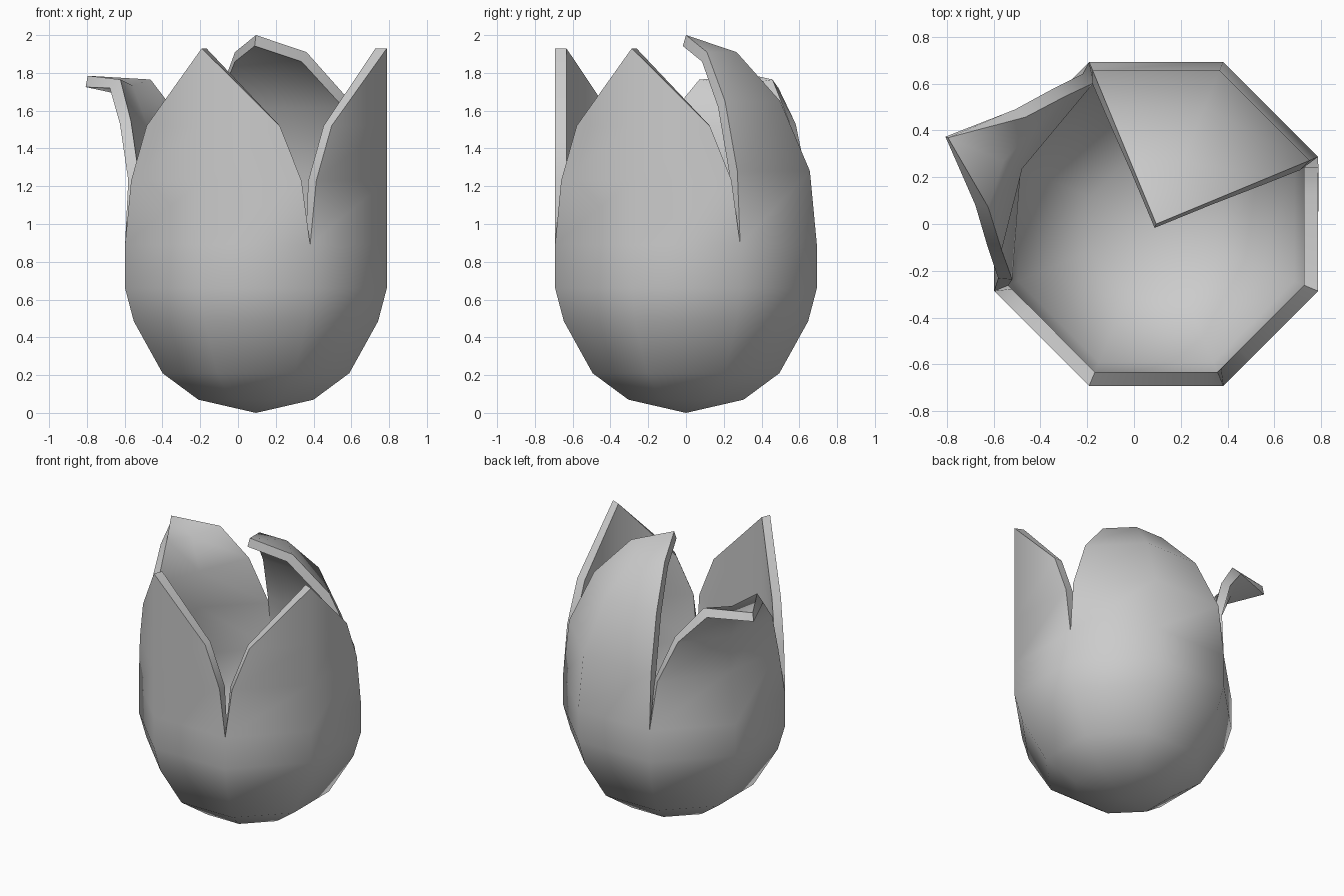
import bpy, bmesh
from math import sin, cos, radians

if "Cube" in bpy.data.objects:
    bpy.data.objects.remove(bpy.data.objects["Cube"])

CX = 0.095          # cup axis is offset because one petal bends outward
bm = bmesh.new()


def vert(angle, r, z):
    a = radians(angle)
    return bm.verts.new((CX + r * cos(a), r * sin(a), z))


# Cup: eight-sided rings from the bottom pole up to the petal splits
profile = [(0.33, 0.07), (0.535, 0.21), (0.70, 0.485), (0.75, 0.66), (0.75, 0.89)]
pole = bm.verts.new((CX, 0, 0))
rings = [[vert(22.5 + 45 * k, r, z) for k in range(8)] for r, z in profile]
for k in range(8):
    n = (k + 1) % 8
    bm.faces.new((pole, rings[0][n], rings[0][k]))
    for a, b in zip(rings, rings[1:]):
        bm.faces.new((a[k], a[n], b[n], b[k]))


def petal(first, rows, tip):
    """Rows: (middle radius, middle z, edge radius, edge z, edge half angle)."""
    mid = 22.5 + 45 * (first + 1)
    low = [rings[-1][(first + i) % 8] for i in range(3)]
    for rm, zm, re, ze, h in rows:
        up = [vert(mid - h, re, ze), vert(mid, rm, zm), vert(mid + h, re, ze)]
        for i in range(2):
            bm.faces.new((low[i], low[i + 1], up[i + 1], up[i]))
        low = up
    top = vert(mid, *tip)
    for i in range(2):
        bm.faces.new((low[i], low[i + 1], top))


# Back petal folds over to the axis
petal(0, [(0.71, 1.28, 0.71, 1.28, 45), (0.54, 1.65, 0.54, 1.65, 45),
          (0.29, 1.91, 0.29, 1.91, 45)], (0, 2.0))
# Left petal flares outward
petal(2, [(0.69, 1.25, 0.715, 1.23, 41.5), (0.68, 1.50, 0.727, 1.53, 30.5),
          (0.75, 1.68, 0.778, 1.72, 16.5)], (0.976, 1.725))
# Front and right petals stand upright
for first in (4, 6):
    petal(first, [(0.75, 1.23, 0.734, 1.23, 41.7), (0.75, 1.52, 0.704, 1.52, 32.8)],
          (0.75, 1.93))

bmesh.ops.recalc_face_normals(bm, faces=bm.faces)
mesh = bpy.data.meshes.new("flower_cup")
bm.to_mesh(mesh)
bm.free()
cup = bpy.data.objects.new("flower_cup", mesh)
bpy.context.collection.objects.link(cup)
bpy.context.view_layer.objects.active = cup
cup.select_set(True)

# Wall thickness grows inward
wall = cup.modifiers.new("wall", 'SOLIDIFY')
wall.thickness = 0.06
wall.offset = -1
wall.use_even_offset = True
bpy.ops.object.modifier_apply(modifier="wall")
bpy.ops.object.shade_smooth_by_angle(angle=radians(60))
